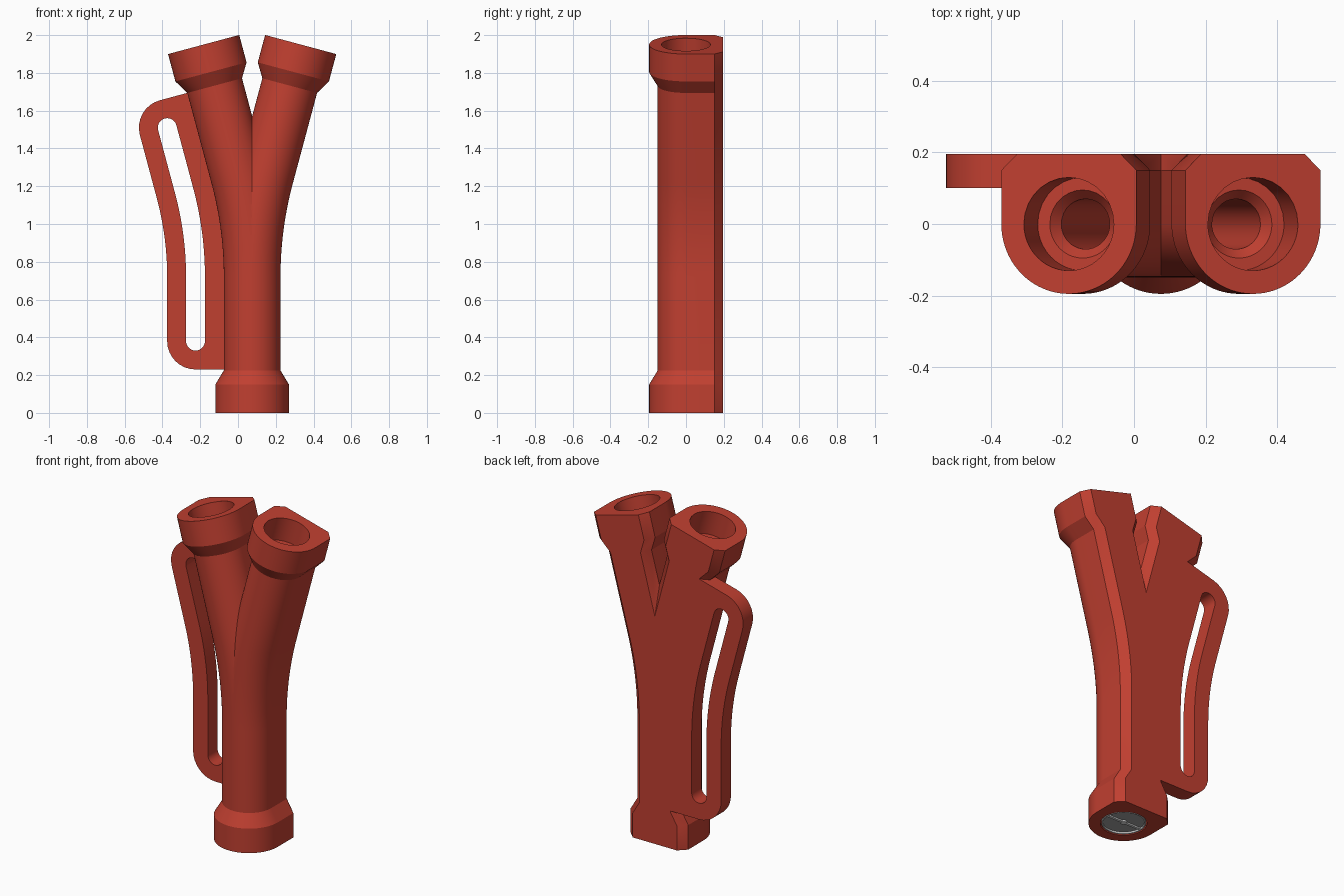
import bpy, bmesh, math

if "Cube" in bpy.data.objects:
    bpy.data.objects.remove(bpy.data.objects["Cube"])

AXIS_X = 0.075            # trunk centre line
BACK = 0.195              # flat back plane
TILT = math.radians(15)
Z0, R, L = 0.72, 2.06, 0.7215   # straight trunk, bend radius, straight arm
BEND = R * TILT
S = Z0 + BEND + L


def material(name, rgb):
    m = bpy.data.materials.new(name)
    m.diffuse_color = (*rgb, 1)
    m.use_nodes = True
    m.node_tree.nodes["Principled BSDF"].inputs["Base Color"].default_value = m.diffuse_color
    return m


RED = material("red plastic", (0.53, 0.05, 0.03))
GREY = material("mid grey", (0.35, 0.35, 0.35))
LIGHT = material("light grey", (0.72, 0.72, 0.72))


def along(s, u, y):
    """Point at path length s, sideways offset u and depth y on the right arm."""
    if s <= Z0:
        a, x, z = 0, 0, s
    else:
        a = min((s - Z0) / R, TILT)
        rest = max(0, s - Z0 - BEND)
        x = R * (1 - math.cos(a)) + rest * math.sin(a)
        z = Z0 + R * math.sin(a) + rest * math.cos(a)
    return (x + u * math.cos(a), y, z - u * math.sin(a))


def finish(name, bm, mat, x=AXIS_X, angle=25):
    bmesh.ops.recalc_face_normals(bm, faces=bm.faces)
    me = bpy.data.meshes.new(name)
    bm.to_mesh(me)
    bm.free()
    me.materials.append(mat)
    ob = bpy.data.objects.new(name, me)
    ob.location.x = x
    bpy.context.collection.objects.link(ob)
    bpy.ops.object.select_all(action='DESELECT')
    ob.select_set(True)
    bpy.context.view_layer.objects.active = ob
    bpy.ops.object.shade_smooth_by_angle(angle=math.radians(angle))
    return ob


def bridge(bm, a, b):
    n = len(a)
    for i in range(n):
        bm.faces.new((a[i], a[(i + 1) % n], b[(i + 1) % n], b[i]))


FRONT, ACROSS = 40, 8


def outer_section(r):
    """Round front, straight sides, chamfered flat back."""
    pts = [(r * math.cos(a), r * math.sin(a))
           for a in (math.pi + math.pi * k / FRONT for k in range(FRONT + 1))]
    w = r - 0.045
    pts += [(r, 0.075), (r, 0.15)]
    pts += [(w - 2 * w * k / ACROSS, BACK) for k in range(ACROSS + 1)]
    pts += [(-r, 0.15), (-r, 0.075)]
    return pts


def bore_section(r):
    back = ACROSS + 6
    angles = [math.pi + math.pi * k / FRONT for k in range(FRONT + 1)]
    angles += [math.pi * k / back for k in range(1, back)]
    return [(r * math.cos(a), r * math.sin(a)) for a in angles]


# Forked pipe: skin goes up the outside and back down the bore, then is mirrored
bends = [Z0 + BEND * k / 24 for k in range(25)]
outside = [(0, .195), (.15, .195), (.225, .15)] + [(s, .15) for s in bends]
outside += [(S - .225, .15), (S - .15, .195), (S, .195)]
inside = [(S, .13), (S - .15, .13), (S - .15, .095), (S - .18, .07)]
inside += [(s, .07) for s in reversed(bends)]
inside += [(.18, .07), (.15, .095), (.15, .13), (0, .13)]
bm = bmesh.new()
rings = []
for section, stations in ((outer_section, outside), (bore_section, inside)):
    for s, r in stations:
        rings.append([bm.verts.new(along(s, u, y)) for u, y in section(r)])
for i, ring in enumerate(rings):
    bridge(bm, ring, rings[(i + 1) % len(rings)])
bmesh.ops.bisect_plane(bm, geom=bm.verts[:] + bm.edges[:] + bm.faces[:], dist=1e-5,
                       plane_co=(0, 0, 0), plane_no=(1, 0, 0), clear_inner=True)
bmesh.ops.mirror(bm, geom=bm.verts[:] + bm.edges[:] + bm.faces[:],
                 axis='X', merge_dist=1e-4)
finish("forked_pipe", bm, RED)

# Slotted side handle that follows the left arm
LOW, HIGH, MID, ROOT = 0.38, S - 0.375, 0.30, 0.10
N = 16


def handle_end(centre, sign):
    """Pairs of (outer, slot) points around one end, root side first."""
    pairs = []
    for k in range(N + 1):
        a = math.pi + math.pi * k / N
        c, d = math.cos(a), -math.sin(a) * sign
        slot = (MID + .05 * c, centre + .05 * d)
        if k < N // 2:
            outer = (ROOT + (MID - ROOT) * k / (N // 2), centre + .15 * sign)
        else:
            outer = (MID + .15 * c, centre + .15 * d)
        pairs.append((outer, slot))
    return pairs


steps = [k / 30 for k in range(1, 30)]
pairs = handle_end(LOW, -1)
pairs += [((.45, s), (.35, s)) for s in (LOW + (HIGH - LOW) * t for t in steps)]
pairs += handle_end(HIGH, 1)[::-1]
for t in steps:
    s = HIGH + (LOW - HIGH) * t
    pairs.append(((ROOT, s), (.25, s)))
bm = bmesh.new()
loops = []
for which, y in ((0, .10), (0, BACK), (1, BACK), (1, .10)):
    loop = []
    for p in pairs:
        u, s = p[which]
        x, yy, z = along(s, u, y)
        loop.append(bm.verts.new((-x, yy, z)))
    loops.append(loop)
for i in range(4):
    bridge(bm, loops[i], loops[(i + 1) % 4])
finish("slotted_handle", bm, RED)


# Insert in the bottom socket: plug, rim, cross bar and hub
def cylinder(name, r, z0, z1, mat, n=48):
    bm = bmesh.new()
    bmesh.ops.create_cone(bm, cap_ends=True, segments=n, radius1=r, radius2=r, depth=z1 - z0)
    bmesh.ops.translate(bm, verts=bm.verts, vec=(0, 0, (z0 + z1) / 2))
    return finish(name, bm, mat)


cylinder("socket_plug", 0.122, 0.012, 0.145, GREY)
cylinder("plug_hub", 0.018, 0.002, 0.02, LIGHT, 24)

bm = bmesh.new()
loops = [[bm.verts.new((r * math.cos(math.tau * k / 48), r * math.sin(math.tau * k / 48), z))
          for k in range(48)]
         for r, z in ((.124, .002), (.124, .02), (.116, .02), (.116, .002))]
for i in range(4):
    bridge(bm, loops[i], loops[(i + 1) % 4])
finish("plug_rim", bm, LIGHT)

bm = bmesh.new()
bmesh.ops.create_cube(bm, size=1)
bmesh.ops.scale(bm, verts=bm.verts, vec=(0.235, 0.016, 0.014))
bmesh.ops.translate(bm, verts=bm.verts, vec=(0, 0, 0.011))
finish("plug_bar", bm, LIGHT)
